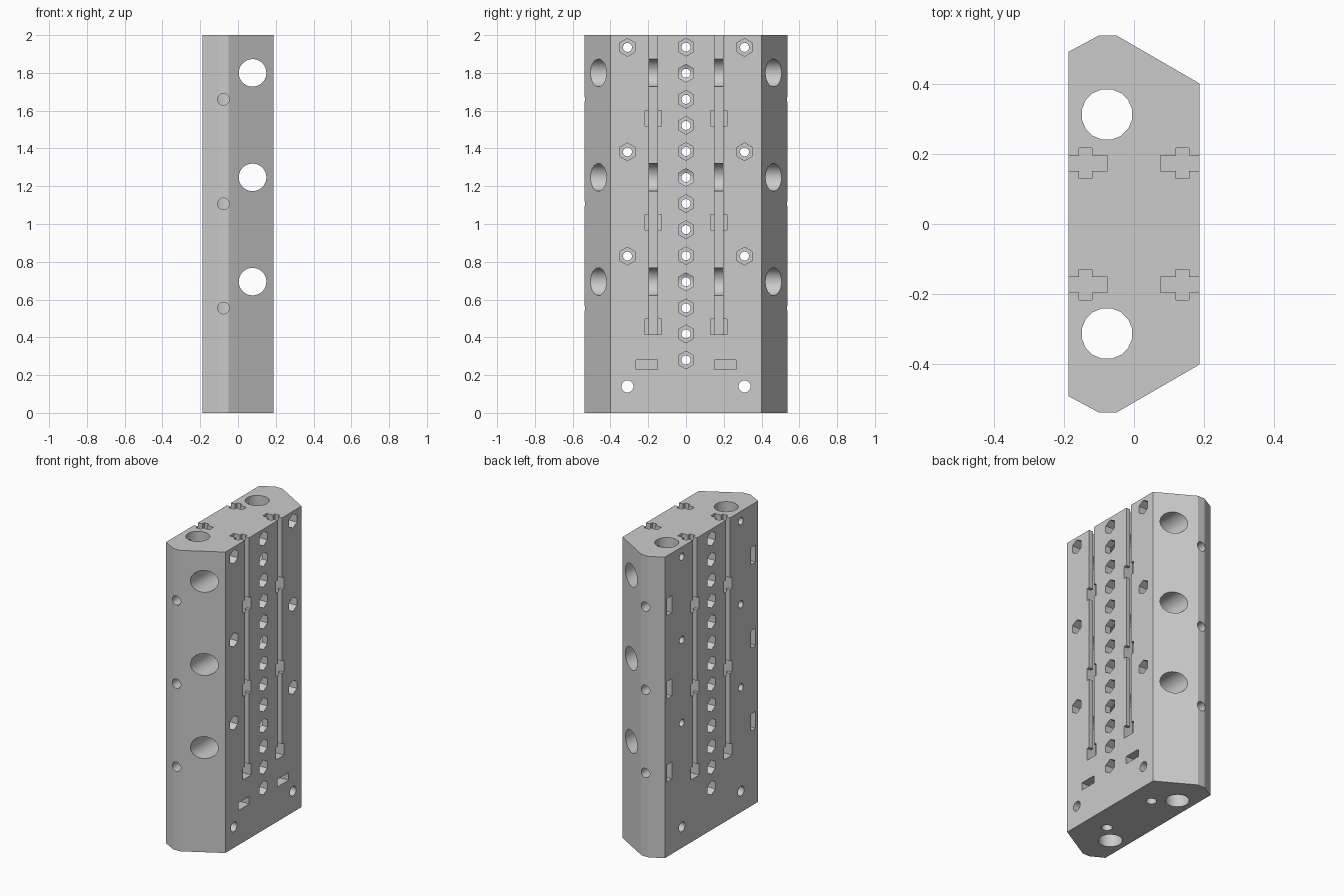
import bpy, bmesh
from math import pi, radians
from mathutils import Matrix

cube = bpy.data.objects.get("Cube")
if cube:
    bpy.data.objects.remove(cube)

grey = bpy.data.materials.new("light_grey")
grey.use_nodes = True
grey.diffuse_color = (0.6, 0.6, 0.6, 1)
grey.node_tree.nodes["Principled BSDF"].inputs["Base Color"].default_value = grey.diffuse_color

TURN = {"X": Matrix.Rotation(pi / 2, 4, "Y"),
        "Y": Matrix.Rotation(pi / 2, 4, "X"),
        "Z": Matrix.Identity(4)}


def rod(bm, axis, centre, radius, length, sides=24):
    """Prism along an axis; hexagons along X stand on a point."""
    matrix = Matrix.Translation(centre) @ TURN[axis] @ Matrix.Rotation(pi / sides, 4, "Z")
    bmesh.ops.create_cone(bm, cap_ends=True, segments=sides, radius1=radius,
                          radius2=radius, depth=length, matrix=matrix)


def box(bm, low, high):
    """Box between two corners given in any order."""
    size = [abs(b - a) for a, b in zip(low, high)]
    mid = [(a + b) / 2 for a, b in zip(low, high)]
    bmesh.ops.create_cube(bm, size=1, matrix=Matrix.Translation(mid) @ Matrix.Diagonal((*size, 1)))


def make_object(name, bm):
    bmesh.ops.recalc_face_normals(bm, faces=bm.faces)
    mesh = bpy.data.meshes.new(name)
    bm.to_mesh(mesh)
    bm.free()
    mesh.materials.append(grey)
    obj = bpy.data.objects.new(name, mesh)
    bpy.context.collection.objects.link(obj)
    return obj


# Main block: chamfered outline extruded upward
half = [(-0.187, 0.49), (-0.10, 0.537), (-0.05, 0.537), (0.187, 0.40)]
outline = half + [(x, -y) for x, y in reversed(half)]
bm = bmesh.new()
base = bm.faces.new([bm.verts.new((x, y, 0)) for x, y in outline])
top = bmesh.ops.extrude_face_region(bm, geom=[base])["geom"]
bmesh.ops.translate(bm, vec=(0, 0, 2), verts=[v for v in top if isinstance(v, bmesh.types.BMVert)])
block = make_object("mounting_block", bm)

cutters = {}


def cutter(name):
    cutters[name] = bmesh.new()
    return cutters[name]


SIDES = (-1, 1)
PITCH = 0.138
centre_rows = [0.28 + PITCH * i for i in range(13)]
corner_rows = [0.83, 1.382, 1.935]
cross_rows = [0.695, 1.247, 1.8]
lock_rows = [0.555, 1.107, 1.66]
pocket_rows = [0.415, 0.967, 1.52]

# Long vertical bores
bm = cutter("vertical_bores")
for s in SIDES:
    rod(bm, "Z", (-0.077, s * 0.312, 1), 0.073, 2.2, 16)

# Cross bores running front to back
bm = cutter("cross_bores")
for z in cross_rows:
    rod(bm, "Y", (0.077, 0, z), 0.073, 1.4, 32)

# Bolt holes through the thickness
bm = cutter("bolt_holes")
for z in centre_rows:
    rod(bm, "X", (0, 0, z), 0.024, 0.6, 20)
for s in SIDES:
    for z in corner_rows:
        rod(bm, "X", (0, s * 0.31, z), 0.024, 0.6, 20)
    rod(bm, "X", (0, s * 0.31, 0.14), 0.032, 0.6)

# Hexagonal nut recesses
bm = cutter("nut_recesses")
for side in SIDES:
    for z in centre_rows:
        rod(bm, "X", (side * 0.2, 0, z), 0.047, 0.18, 6)
for s in SIDES:
    for z in corner_rows:
        rod(bm, "X", (0.2, s * 0.31, z), 0.047, 0.18, 6)

# Rail slots, their hidden undercut, and the wide entry pockets
slot, undercut, pocket = cutter("slots"), cutter("undercuts"), cutter("entry_pockets")
for side in SIDES:
    for s in SIDES:
        y = s * 0.173
        box(slot, (side * 0.075, y - 0.022, 0.415), (side * 0.3, y + 0.022, 2.1))
        box(undercut, (side * 0.12, y - 0.043, 0.415), (side * 0.157, y + 0.043, 2.1))
        for z in pocket_rows:
            box(pocket, (side * 0.12, y - 0.043, z), (side * 0.3, y + 0.043, z + 0.082))

# Locking screw holes in the ends, and screw holes in the base
bm = cutter("screw_holes")
for s in SIDES:
    for z in lock_rows:
        rod(bm, "Y", (-0.077, s * 0.47, z), 0.031, 0.24)
    rod(bm, "Z", (0.038, s * 0.207, 0.13), 0.032, 0.46)

# Rectangular nut traps crossing those screw holes
bm = cutter("nut_traps")
for s in SIDES:
    for z in lock_rows:
        box(bm, (-0.3, s * 0.415, z - 0.057), (-0.02, s * 0.465, z + 0.057))
    box(bm, (-0.02, s * 0.15, 0.23), (0.3, s * 0.264, 0.28))

# Cut everything from the block, then bake the result
helpers = []
for name, bm in cutters.items():
    helper = make_object(name + "_cutter", bm)
    helper.hide_render = True
    helpers.append(helper)
    mod = block.modifiers.new(name, "BOOLEAN")
    mod.operation = "DIFFERENCE"
    mod.solver = "EXACT"
    mod.object = helper

graph = bpy.context.evaluated_depsgraph_get()
baked = bpy.data.meshes.new_from_object(block.evaluated_get(graph))
block.modifiers.clear()
block.data = baked
for helper in helpers:
    bpy.data.objects.remove(helper)

# Smooth the round bores, keep every other edge crisp
for obj in bpy.context.selected_objects:
    obj.select_set(False)
block.select_set(True)
bpy.context.view_layer.objects.active = block
bpy.ops.object.shade_smooth_by_angle(angle=radians(24))
